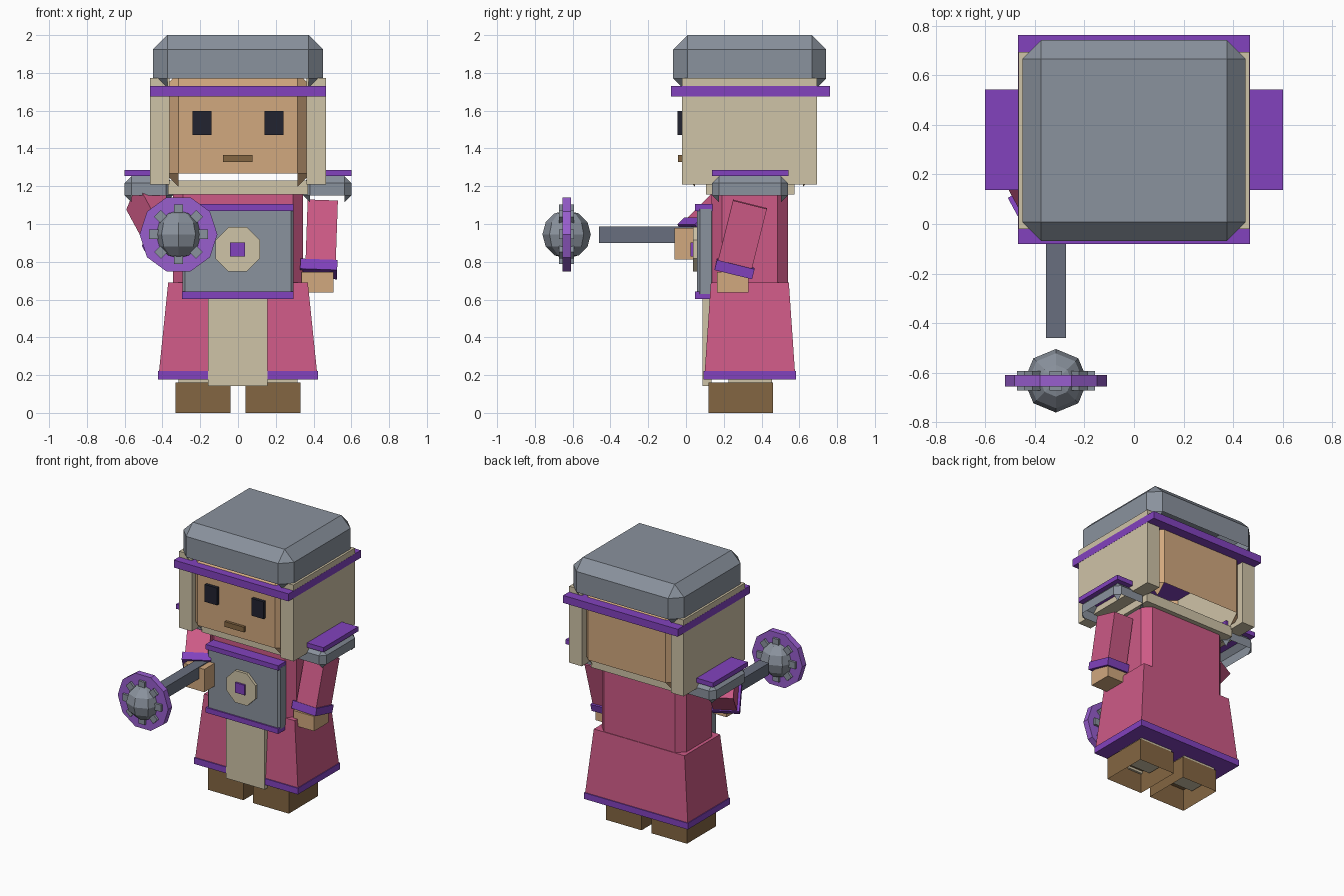
import bpy, bmesh, math
from mathutils import Matrix, Vector, Euler

cube = bpy.data.objects.get("Cube")
if cube:
    bpy.data.objects.remove(cube, do_unlink=True)


def material(name, rgb):
    lin = [((c / 255 + 0.055) / 1.055) ** 2.4 for c in rgb] + [1.0]
    m = bpy.data.materials.new(name)
    m.use_nodes = True
    m.diffuse_color = lin
    m.node_tree.nodes["Principled BSDF"].inputs["Base Color"].default_value = lin
    return m


STEEL = material("steel grey", (138, 146, 157))
DARK = material("dark steel", (104, 111, 126))
CREAM = material("cream cloth", (207, 195, 167))
SKIN = material("skin", (209, 168, 126))
PINK = material("rose robe", (205, 90, 134))
PURPLE = material("purple trim", (130, 66, 190))
VIOLET = material("bright violet", (152, 94, 206))
BROWN = material("leather brown", (132, 102, 66))
BLACK = material("eye black", (34, 35, 48))


def finish(name, bm, mat, loc=(0, 0, 0), rot=(0, 0, 0)):
    me = bpy.data.meshes.new(name)
    bm.to_mesh(me)
    bm.free()
    me.materials.append(mat)
    ob = bpy.data.objects.new(name, me)
    ob.location, ob.rotation_euler = loc, rot
    bpy.context.collection.objects.link(ob)
    return ob


def cube_mesh(size):
    bm = bmesh.new()
    bmesh.ops.create_cube(bm, size=1, matrix=Matrix.Diagonal((*size, 1)))
    return bm


def span(x, y, z):
    lo, hi = Vector((x[0], y[0], z[0])), Vector((x[1], y[1], z[1]))
    return hi - lo, (lo + hi) / 2


def box(name, mat, x, y, z):
    size, loc = span(x, y, z)
    return finish(name, cube_mesh(size), mat, loc)


def turned_box(name, mat, size, loc, rot):
    return finish(name, cube_mesh(size), mat, loc, rot)


def pillar_box(name, mat, x, y, z, bevel):
    """Box with chamfered upright edges."""
    size, loc = span(x, y, z)
    bm = cube_mesh(size)
    edges = [e for e in bm.edges
             if abs(e.verts[0].co.z - e.verts[1].co.z) > 0.01]
    bmesh.ops.bevel(bm, geom=edges, offset=bevel, segments=1, affect='EDGES')
    return finish(name, bm, mat, loc)


def open_shell(name, mat, x, y, z, bevel):
    """Chamfered box, open below, keeping its little corner points."""
    size, loc = span(x, y, z)
    bm = cube_mesh(size)
    bmesh.ops.bevel(bm, geom=bm.edges[:], offset=bevel, segments=1, affect='EDGES')
    bm.normal_update()
    gone = [f for f in bm.faces if f.normal.z < -0.3 and len(f.verts) == 4]
    bmesh.ops.delete(bm, geom=gone, context='FACES')
    return finish(name, bm, mat, loc)


def disc(name, mat, sides, radius, depth, loc, spin=0):
    """Flat prism facing the front."""
    bm = bmesh.new()
    turn = Matrix.Rotation(math.pi / 2, 4, 'X') @ Matrix.Rotation(spin, 4, 'Z')
    bmesh.ops.create_cone(bm, cap_ends=True, segments=sides, radius1=radius,
                          radius2=radius, depth=depth, matrix=turn)
    return finish(name, bm, mat, loc)


def both(x, s):
    return sorted((x[0] * s, x[1] * s))


# Head, helmet and face
open_shell("helmet", STEEL, (-.45, .45), (-.068, .742), (1.695, 2), .076)
open_shell("head", SKIN, (-.385, .385), (-.022, .69), (1.198, 1.8), .07)
box("head_band", PURPLE, (-.467, .467), (-.08, .762), (1.675, 1.73))
box("mouth", BROWN, (-.08, .077), (-.042, 0), (1.328, 1.366))
box("collar", CREAM, (-.37, .37), (.105, .575), (1.155, 1.23))

# Robe
pillar_box("torso", PINK, (-.345, .345), (.135, .54), (.66, 1.16), .055)
size, loc = span((-.42, .42), (.098, .578), (.2, .69))
bm = cube_mesh(size)
for v in bm.verts:
    if v.co.z > 0:
        v.co.x *= .88
        v.co.y *= .86
finish("skirt", bm, PINK, loc)
box("skirt_hem", PURPLE, (-.423, .423), (.092, .583), (.176, .222))
box("apron", CREAM, (-.158, .155), (.087, .135), (.143, .63))

# Breastplate and emblem
pillar_box("breastplate", STEEL, (-.295, .295), (.058, .15), (.63, 1.08), .015)
for name, z in (("plate_top_trim", (1.07, 1.106)), ("plate_bottom_trim", (.604, .642))):
    box(name, PURPLE, (-.297, .294), (.048, .14), z)
disc("emblem", CREAM, 8, .127, .03, (-.002, .053, .866), math.pi / 8)
box("emblem_gem", PURPLE, (-.042, .036), (.025, .05), (.828, .902))

# Mirrored parts
for s, side in ((1, "left"), (-1, "right")):
    box(side + "_eye", BLACK, both((.14, .24), s), (-.045, 0), (1.47, 1.597))
    box(side + "_cheek_guard", CREAM, both((.362, .466), s), (-.02, .694), (1.21, 1.772))
    open_shell(side + "_shoulder_pad", STEEL, both((.345, .6), s),
               (.138, .54), (1.115, 1.253), .036)
    box(side + "_shoulder_trim", PURPLE, both((.345, .6), s), (.137, .542), (1.253, 1.287))
    box(side + "_leg", CREAM, both((.055, .315), s), (.225, .455), (.1, .3))
    # Boots are hollow underneath
    size, loc = span(both((.04, .33), s), (.12, .46), (0, .16))
    bm = cube_mesh(size)
    bmesh.ops.delete(bm, geom=[f for f in bm.faces if f.normal.z < -.5],
                     context='FACES')
    finish(side + "_boot", bm, BROWN, loc)

# Hanging left arm
rot = (math.radians(-14), math.radians(2), 0)
turned_box("left_sleeve", PINK, (.16, .185, .36), (.442, .295, .93), rot)
turned_box("left_cuff", PURPLE, (.196, .205, .055), (.427, .257, .762), rot)
box("left_hand", SKIN, (.337, .505), (.163, .33), (.637, .745))

# Raised right arm, reaching forward and inward
down = Vector((.13, -.24, -.24)).normalized()
rot = (-down).to_track_quat('Z', 'Y').to_euler()
across = down.cross(Vector((0, 0, 1))).normalized()
up = across.cross(down)
basis = Matrix((across, up, -down)).transposed()
rot = basis.to_euler()
centre = Vector((-.435, .175, 1.04))
turned_box("right_sleeve", PINK, (.16, .185, .32), centre, rot)
turned_box("right_cuff", PURPLE, (.196, .2, .055), centre + down * .15, rot)
box("right_hand", SKIN, (-.4, -.232), (-.06, .1), (.812, .98))

# Mace
hub = Vector((-.315, -.632, .945))
box("mace_handle", DARK, (-.355, -.275), (-.46, .08), (.9, .986))
bm = bmesh.new()
bmesh.ops.create_uvsphere(bm, u_segments=8, v_segments=6, radius=.128)
finish("mace_ball", bm, STEEL, hub)
disc("mace_ring", VIOLET, 10, .206, .046, hub, math.pi / 10 * 5)
for i in range(8):
    a = i * math.pi / 4
    spot = hub + Vector((math.cos(a), 0, math.sin(a))) * .132
    turned_box("mace_stud_%d" % (i + 1), STEEL, (.05, .08, .05), spot, (0, -a, 0))
